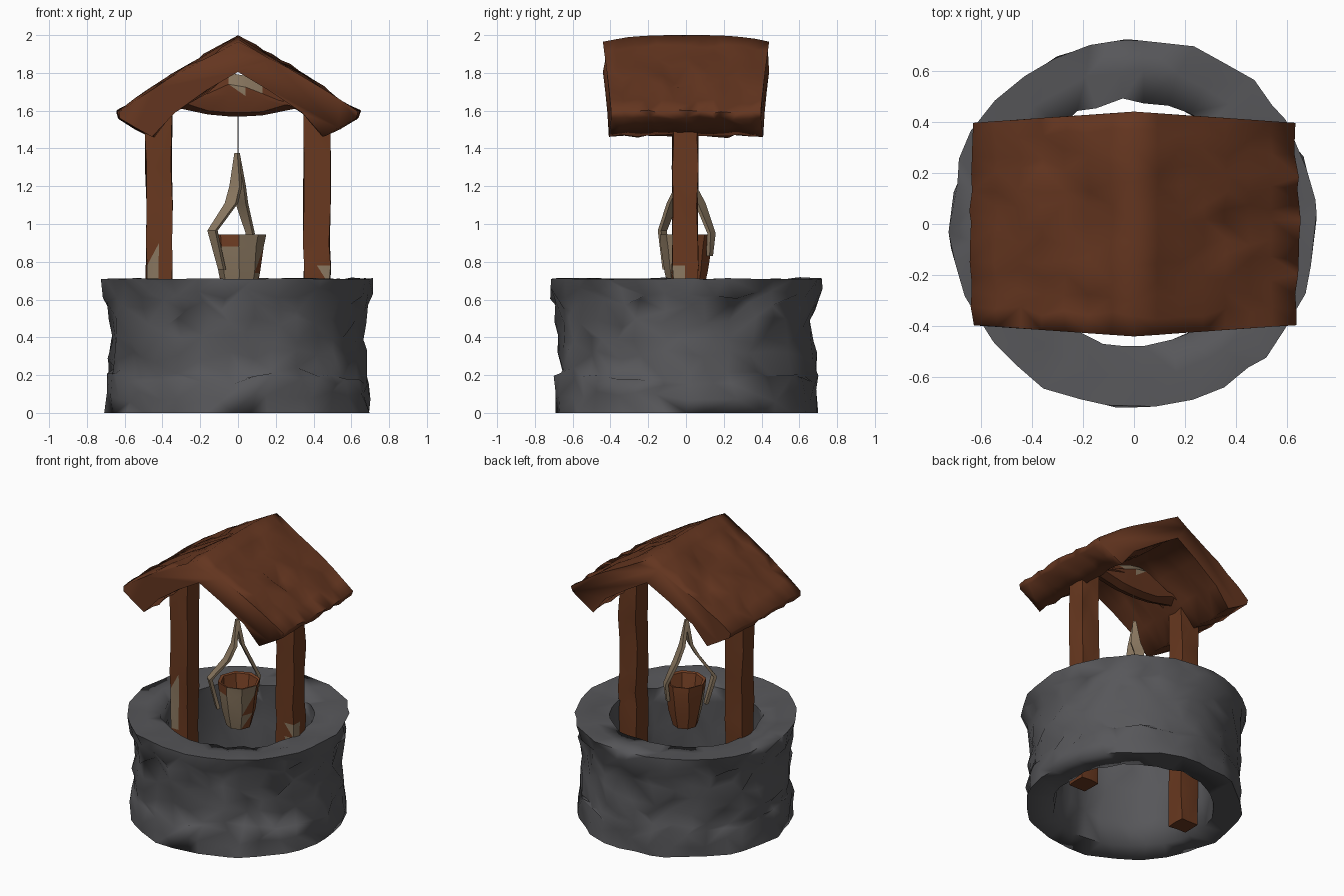
import bpy, bmesh, math, random
from mathutils import Vector

random.seed(11)
cube = bpy.data.objects.get("Cube")
if cube:
    bpy.data.objects.remove(cube, do_unlink=True)


def material(name, rgb):
    m = bpy.data.materials.new(name)
    m.use_nodes = True
    m.diffuse_color = (*rgb, 1)
    m.node_tree.nodes["Principled BSDF"].inputs["Base Color"].default_value = (*rgb, 1)
    return m


stone = material("dark stone", (0.095, 0.095, 0.102))
wood = material("roof wood", (0.127, 0.036, 0.014))
post_wood = material("post wood", (0.14, 0.04, 0.014))
bucket_wood = material("bucket wood", (0.18, 0.052, 0.018))
tan = material("tan rope and strap", (0.26, 0.19, 0.12))


def rough(amount):
    return random.uniform(-amount, amount)


def loft(name, rings, mats, loop=False, angle=35, rule=None):
    """Skin closed rings of points; rule picks a material index per face."""
    bm = bmesh.new()
    rows = [[bm.verts.new(p) for p in ring] for ring in rings]
    pairs = list(zip(rows, rows[1:])) + ([(rows[-1], rows[0])] if loop else [])
    n = len(rows[0])
    for a, b in pairs:
        for i in range(n):
            j = (i + 1) % n
            quad = [a[i], a[j], b[j], b[i]]
            k = random.choice((0, 1))            # random diagonal gives chipped facets
            q = quad[k:] + quad[:k]
            bm.faces.new(q[:3])
            bm.faces.new((q[0], q[2], q[3]))
    if not loop:
        bm.faces.new(rows[0])
        bm.faces.new(rows[-1])
    bmesh.ops.recalc_face_normals(bm, faces=bm.faces)
    if rule:
        for f in bm.faces:
            f.material_index = rule(f.calc_center_median(), f.normal)
    mesh = bpy.data.meshes.new(name)
    bm.to_mesh(mesh)
    bm.free()
    for m in mats:
        mesh.materials.append(m)
    obj = bpy.data.objects.new(name, mesh)
    bpy.context.collection.objects.link(obj)
    bpy.ops.object.select_all(action="DESELECT")
    obj.select_set(True)
    bpy.context.view_layer.objects.active = obj
    bpy.ops.object.shade_smooth_by_angle(angle=math.radians(angle))


# Round stone wall, open through the middle, with chipped stones
wall_profile = [(0.695, 0), (0.695, 0.09), (0.693, 0.18), (0.68, 0.21), (0.685, 0.3), (0.685, 0.39),
                (0.685, 0.48), (0.69, 0.57), (0.71, 0.63), (0.722, 0.71), (0.6, 0.705), (0.487, 0.69),
                (0.49, 0.58), (0.495, 0.4), (0.505, 0.2), (0.525, 0.005)]
segments = 34
wall = []
for s in range(segments):
    turn = math.tau * s / segments
    ring = []
    for r, z in wall_profile:
        rr = r + rough(0.014)
        if 0.05 < z < 0.65 and random.random() < 0.2:
            rr += -0.025 if r > 0.6 else 0.025   # knocked-out chip
        if z < 0.05:
            drift = 0
        elif z < 0.68:
            drift = 0.035
        else:
            drift = 0.004 if r > 0.65 else 0.014
        a = turn + rough(0.06)
        ring.append((rr * math.cos(a), rr * math.sin(a), z + rough(drift)))
    wall.append(ring)
loft("stone_wall", wall, [stone], loop=True, angle=85)


# Square posts standing inside the wall
def post_tan(c, n):
    chipped = n.y < -0.7 and c.x < -0.43 and 0.5 < c.z < 0.86
    worn = c.x > 0.46 and c.y < 0 and 0.6 < c.z < 0.78
    return 1 if chipped or worn else 0


square = [(-1, -1), (0, -1), (1, -1), (1, 0), (1, 1), (0, 1), (-1, 1), (-1, 0)]
for side, label in ((1, "left"), (-1, "right")):
    rings = [[(side * 0.418 + 0.069 * u + rough(0.006), 0.066 * v - 0.004 + rough(0.006), z)
              for u, v in square] for z in (0.01, 0.25, 0.5, 0.68, 0.78, 0.9, 1.1, 1.3, 1.45, 1.6)]
    loft(label + "_post", rings, [post_wood, tan], rule=post_tan)

# Gabled roof: one chevron slab, narrower toward the eaves, with dented boards
half = [(0.09, 1.945), (0.18, 1.893), (0.27, 1.838), (0.36, 1.782), (0.45, 1.722), (0.54, 1.66),
        (0.63, 1.595), (0.62, 1.56), (0.54, 1.51), (0.45, 1.465), (0.34, 1.6), (0.17, 1.73)]
chevron = [(0, 2.0)] + half + [(0, 1.84)] + [(-x, z) for x, z in reversed(half)]
roof = []
steps = 13
for s in range(steps):
    t = 2 * s / (steps - 1) - 1
    end = abs(t) == 1
    ring = []
    for x, z in chevron:
        y = t * (0.44 - 0.07 * abs(x)) + (0 if end else rough(0.02))
        dent = 0 if end or x == 0 else rough(0.01)
        if not end and 0.15 < abs(x) < 0.56 and z > 1.65 and random.random() < 0.15:
            dent -= 0.03
        ridge = 0.035 * abs(t) ** 3 * max(0, 1 - 2 * abs(x))
        tip = 0.015 * (1 - abs(t)) if abs(x) > 0.6 else 0
        ring.append((x + math.copysign(tip, x) + (0 if x == 0 else rough(0.008)), y, z + dent - ridge))
    roof.append(ring)
loft("roof", roof, [wood], angle=82)

# Cross beam under the roof with a wound patch of rope on top
beam = []
for x, low, high in ((-0.4, 1.6, 1.67), (-0.3, 1.61, 1.68), (-0.16, 1.58, 1.75), (-0.05, 1.57, 1.8),
                     (0.04, 1.57, 1.785), (0.13, 1.575, 1.75), (0.3, 1.61, 1.68), (0.4, 1.6, 1.66)):
    mid = (low + high) / 2
    beam.append([(x, -0.05, low + 0.02), (x, 0, low), (x, 0.05, low + 0.02), (x, 0.07, mid),
                 (x, 0.068, high - 0.06), (x, 0, high), (x, -0.068, high - 0.06), (x, -0.07, mid)])
loft("cross_beam", beam, [wood, tan],
     rule=lambda c, n: 1 if -0.05 < c.x < 0.13 and c.z > 1.715 or 0 < c.x < 0.04 and c.z > 1.68 else 0)

# Hollow bucket, stained tan on its front staves except one bare top corner
bucket = []
for r, z in ((0.085, 0.63), (0.112, 0.74), (0.132, 0.88), (0.142, 0.945), (0.122, 0.94), (0.1, 0.8)):
    bucket.append([(0.005 + r * math.cos(math.tau * i / 8) + rough(0.005),
                    r * math.sin(math.tau * i / 8) + rough(0.005), z) for i in range(8)])
loft("bucket", bucket, [bucket_wood, tan],
     rule=lambda c, n: 1 if n.y < -0.25 and c.y < -0.03 and (c.x > -0.01 or c.z < 0.86) else 0)


# Strap handle, its two sides meeting near the top, and a thin rope
def strap(name, points, widths):
    across = Vector((0.8, -0.6, 0))
    along = Vector((0.6, 0.8, 0))
    rings = []
    for p, w in zip(points, widths):
        rings.append([Vector(p) + across * w * u + along * 0.011 * v
                      for u, v in ((-1, -1), (1, -1), (1, 1), (-1, 1))])
    loft(name, rings, [tan])


apex = (-0.005, 0, 1.375)
strap("handle_front", [(-0.085, -0.105, 0.76), (-0.135, -0.125, 0.965), (-0.035, -0.072, 1.11),
                       (-0.012, -0.028, 1.2), apex], [0.018, 0.026, 0.036, 0.034, 0.01])
strap("handle_back", [(0.055, 0.125, 0.83), (0.065, 0.135, 0.95), (0.02, 0.075, 1.11),
                      (0.01, 0.028, 1.2), apex], [0.015, 0.022, 0.034, 0.032, 0.01])
loft("rope", [[(x, y, z) for x, y in ((-0.0015, -0.001), (0.0015, -0.001), (0, 0.0015))]
              for z in (1.36, 1.6)], [tan])
